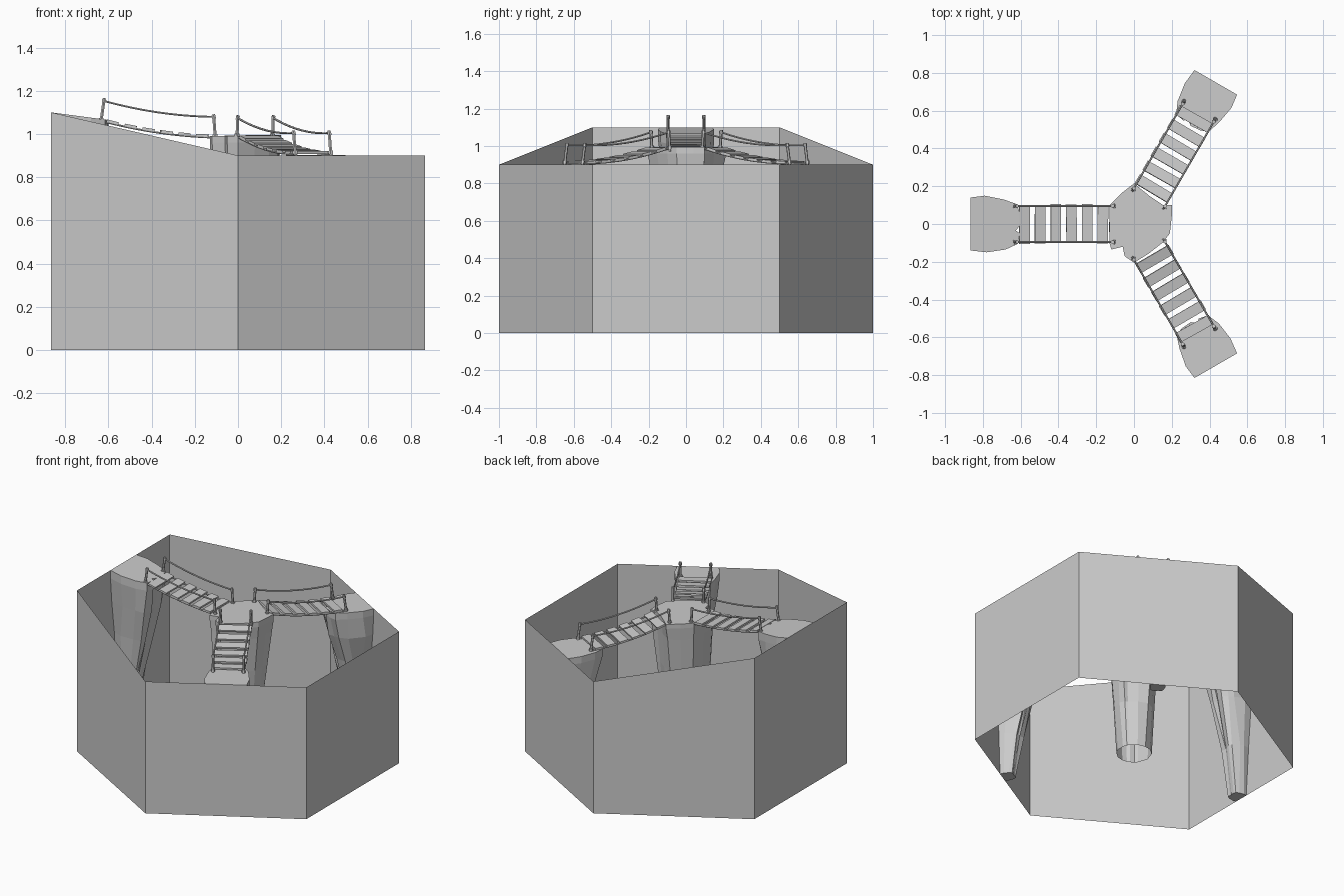
import bpy, math, random
from mathutils import Vector, Matrix

if "Cube" in bpy.data.objects:
    bpy.data.objects.remove(bpy.data.objects["Cube"])

random.seed(4)


def mesh_object(name, verts, faces, angle=0.0):
    me = bpy.data.meshes.new(name)
    me.from_pydata([tuple(v) for v in verts], [], faces)
    me.update()
    ob = bpy.data.objects.new(name, me)
    bpy.context.collection.objects.link(ob)
    ob.rotation_euler.z = angle
    return ob


def loft(name, rings, angle=0.0, close_bottom=True):
    """Join equal-length rings from bottom to top and cap the top."""
    n = len(rings[0])
    verts = [v for ring in rings for v in ring]
    faces = []
    for k in range(len(rings) - 1):
        for i in range(n):
            a, b = k * n + i, k * n + (i + 1) % n
            faces.append((a, b, b + n, a + n))
    faces.append(tuple(range((len(rings) - 1) * n, len(rings) * n)))
    if close_bottom:
        faces.append(tuple(reversed(range(n))))
    return mesh_object(name, verts, faces, angle)


def rod(verts, faces, points, radius, sides=6):
    """Add a capped tube along a path lying in a vertical plane."""
    base = len(verts)
    pts = [Vector(p) for p in points]
    for i, p in enumerate(pts):
        d = (pts[min(i + 1, len(pts) - 1)] - pts[max(i - 1, 0)]).normalized()
        u = Vector((0, 1, 0))
        u = (u - d * u.dot(d)).normalized()
        w = d.cross(u)
        for s in range(sides):
            a = 2 * math.pi * s / sides
            verts.append(p + radius * (math.cos(a) * u + math.sin(a) * w))
    for k in range(len(pts) - 1):
        for s in range(sides):
            a, b = base + k * sides + s, base + k * sides + (s + 1) % sides
            faces.append((a, b, b + sides, a + sides))
    faces.append(tuple(reversed(range(base, base + sides))))
    end = base + (len(pts) - 1) * sides
    faces.append(tuple(range(end, end + sides)))


# Hexagonal outer wall: thin, open at top and bottom, raised on the left
R = math.sqrt(3) / 2
corners = [(0, 1), (-R, .5), (-R, -.5), (0, -1), (R, -.5), (R, .5)]
verts = [(x, y, 0) for x, y in corners]
verts += [(x, y, 1.1 if x < -.1 else .9) for x, y in corners]
mesh_object("outer_wall", verts,
            [(i, (i + 1) % 6, (i + 1) % 6 + 6, i + 6) for i in range(6)])

# Central rock pillar, flaring up to an irregular platform
platform = [(.2, .1), (.155, .1), (.08, .15), (0, .215), (-.07, .16),
            (-.13, .1), (-.13, 0), (-.13, -.1), (-.12, -.135), (-.06, -.12),
            (-.05, -.17), (0, -.205), (.08, -.155), (.15, -.1), (.19, -.05),
            (.2, .04)]
rings = []
for z, f in ((0, 0), (.3, .3), (.65, .62), (.88, .86), (.96, 1), (.99, 1)):
    ring = []
    for x, y in platform:
        a = math.atan2(y, x)
        r = .11 * (1 - f) + math.hypot(x, y) * f
        if 0 < z < .9:
            r += random.uniform(-.006, .006)
        ring.append((r * math.cos(a), r * math.sin(a), z + .005 * (z > .98 and x > 0)))
    rings.append(ring)
loft("centre_pillar", rings, close_bottom=False)

# Outer rock ledges: outline is (radial distance, sideways offset)
ledge = [(R, -.14), (R, .14), (.78, .15), (.68, .135), (.615, .105),
         (.605, .05), (.625, .035), (.6, 0), (.605, -.06), (.62, -.105),
         (.69, -.13), (.79, -.15)]


def rock_ledge(name, angle, wall_z, edge_z, width):
    rings = []
    for t, f in ((0, .3), (.3, .46), (.6, .7), (.8, .9), (.95, 1), (1, 1)):
        ring = []
        for x, y in ledge:
            free = x < R - .01 and 0 < t < .9
            j = random.uniform(-.014, .014) if free else 0
            k = random.uniform(-.01, .01) if free else 0
            top = wall_z + (edge_z - wall_z) * (R - x) / .24
            ring.append((min(R, R - (R - x) * f + j), y * width * (f + .05 * (f < .5)) + k, top * t))
        rings.append(ring)
    loft(name, rings, angle)


def rope_bridge(name, angle, r0, r1, z0, z1, sag, rail0, rail1):
    def path(a, b, y, drop, off=0):
        return [(r0 + (r1 - r0) * t, y, a + (b - a) * t - 4 * drop * t * (1 - t) + off)
                for t in [i / 10 for i in range(11)]]

    # Slightly uneven deck planks following the sagging curve
    verts, faces = [], []
    count = 6
    for i in range(count):
        r = r0 + .055 + i * (r1 - r0 - .1) / (count - 1)
        t = (r - r0) / (r1 - r0)
        z = z0 + (z1 - z0) * t - 4 * sag * t * (1 - t) + .006
        slope = (z1 - z0 - 4 * sag * (1 - 2 * t)) / (r1 - r0)
        m = (Matrix.Translation((r, random.uniform(-.004, .004), z))
             @ Matrix.Rotation(-math.atan(slope), 4, 'Y')
             @ Matrix.Rotation(random.uniform(-.02, .02), 4, 'Z'))
        b = len(verts)
        verts += [m @ Vector((x * .028, y * .102, h * .006))
                  for h in (-1, 1) for x, y in ((-1, -1), (1, -1), (1, 1), (-1, 1))]
        faces += [tuple(b + q for q in f) for f in
                  ((3, 2, 1, 0), (4, 5, 6, 7), (0, 1, 5, 4),
                   (1, 2, 6, 5), (2, 3, 7, 6), (3, 0, 4, 7))]
    mesh_object(name + "_planks", verts, faces, angle)

    # Hand ropes and deck ropes
    verts, faces = [], []
    for y in (-.095, .095):
        rod(verts, faces, path(rail0, rail1, y, sag + .002, -.006), .005)
        rod(verts, faces, path(z0, z1, y, sag, -.002), .005)
    mesh_object(name + "_ropes", verts, faces, angle)

    # Leaning posts with rope wrapping at foot and head
    verts, faces = [], []
    for y in (-.095, .095):
        for r, a, b, lean in ((r0, z0, rail0, .006), (r1, z1, rail1, -.012)):
            foot, head = Vector((r - lean, y, a - .02)), Vector((r + lean * .5, y, b + .006))
            rod(verts, faces, [foot, head], .008)
            for s in (.2, .9):
                p, d = foot.lerp(head, s), (head - foot).normalized() * .008
                rod(verts, faces, [p - d, p + d], .013 if s < .5 else .0105)
    mesh_object(name + "_posts", verts, faces, angle)


# Three ledges and the bridges joining them to the centre
rock_ledge("left_ledge", math.pi, 1.1, 1.068, 1)
rope_bridge("left_bridge", math.pi, .11, .625, .985, 1.06, .015, 1.085, 1.16)
for side, angle in (("back", math.pi / 3), ("front", -math.pi / 3)):
    rock_ledge(side + "_ledge", angle, .9, .903, .93)
    rope_bridge(side + "_bridge", angle, .16, .685, .99, .908, .02, 1.08, 1.01)
